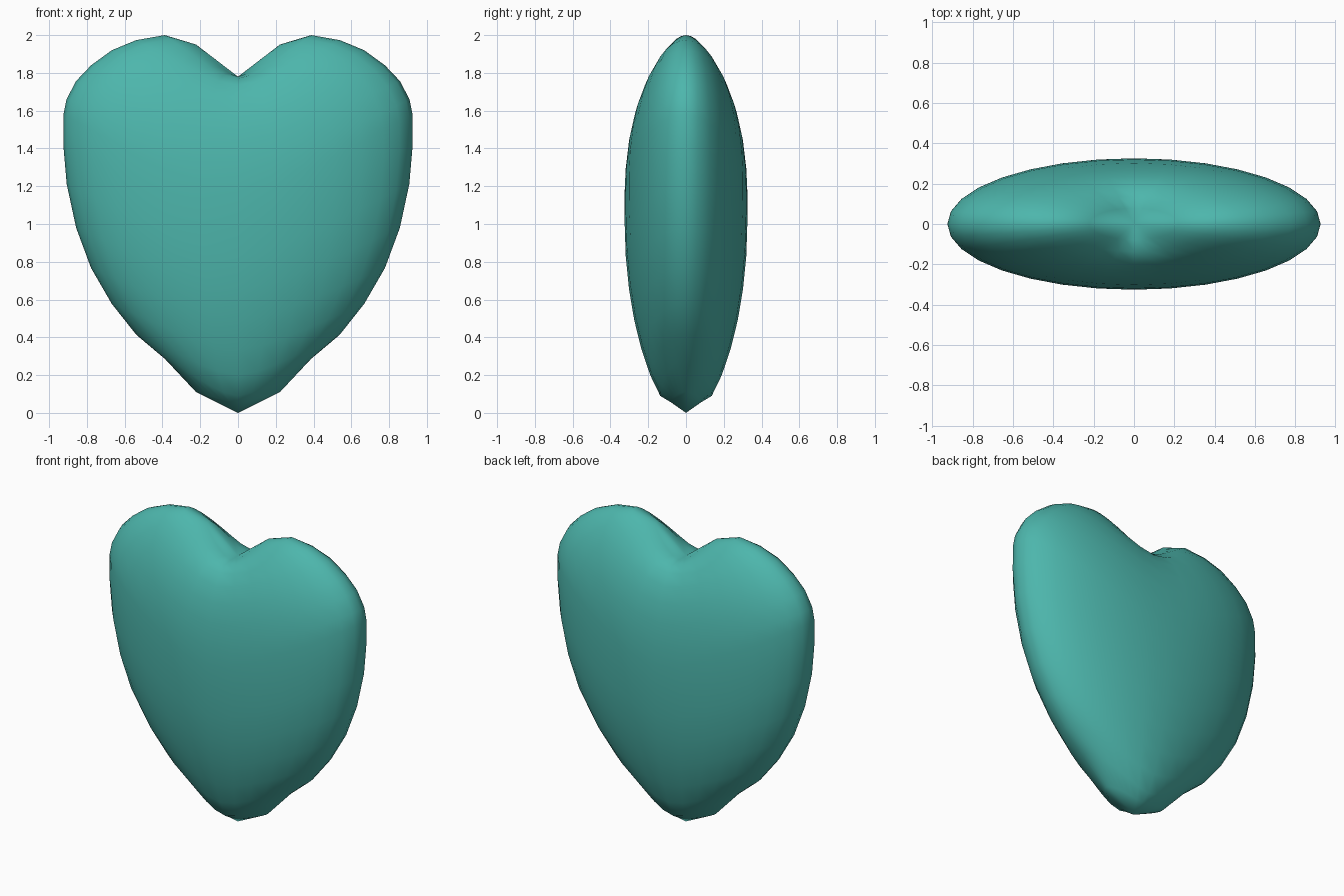
import bpy, bmesh
from math import sin, cos, tau, sqrt

if "Cube" in bpy.data.objects:
    bpy.data.objects.remove(bpy.data.objects["Cube"])

SEG = 32
WIDTH_TO_DEPTH = 0.352

# Rings from top to bottom: half width, height at the sides, height at the middle
rings = [
    (0.222, 1.95, 1.78), (0.388, 2.00, 1.77), (0.54, 1.973, 1.735),
    (0.668, 1.92, 1.665), (0.778, 1.84, 1.565), (0.857, 1.757, 1.44),
    (0.908, 1.66, 1.29), (0.924, 1.58, 1.16), (0.925, 1.42, 1.03),
    (0.907, 1.212, 0.83), (0.857, 0.98, 0.655), (0.778, 0.767, 0.49),
    (0.668, 0.577, 0.335), (0.538, 0.413, 0.2), (0.387, 0.286, 0.09),
    (0.222, 0.11, 0.055),
]


def lobe(c, e=0.22):
    """Rounded |c|, 0 at the middle and 1 at the sides."""
    return (sqrt(c * c + e * e) - e) / (sqrt(1 + e * e) - e)


# Heart body: sphere-like rings raised towards both sides
bm = bmesh.new()
loops = []
for r, z_side, z_mid in rings:
    loop = []
    for i in range(SEG):
        a = tau * i / SEG
        z = z_mid + (z_side - z_mid) * lobe(cos(a))
        loop.append(bm.verts.new((r * cos(a), r * WIDTH_TO_DEPTH * sin(a), z)))
    loops.append(loop)
top = bm.verts.new((0, 0, 1.78))
tip = bm.verts.new((0, 0, 0))
for i in range(SEG):
    j = (i + 1) % SEG
    bm.faces.new((top, loops[0][i], loops[0][j]))
    bm.faces.new((tip, loops[-1][j], loops[-1][i]))
    for u, d in zip(loops, loops[1:]):
        bm.faces.new((u[i], d[i], d[j], u[j]))
bmesh.ops.recalc_face_normals(bm, faces=bm.faces)
for f in bm.faces:
    f.smooth = True

mesh = bpy.data.meshes.new("heart")
bm.to_mesh(mesh)
bm.free()
heart = bpy.data.objects.new("heart", mesh)
bpy.context.collection.objects.link(heart)

# Teal colour
mat = bpy.data.materials.new("teal")
mat.diffuse_color = (0.074, 0.468, 0.413, 1)
mat.use_nodes = True
mat.node_tree.nodes["Principled BSDF"].inputs["Base Color"].default_value = mat.diffuse_color
mesh.materials.append(mat)
